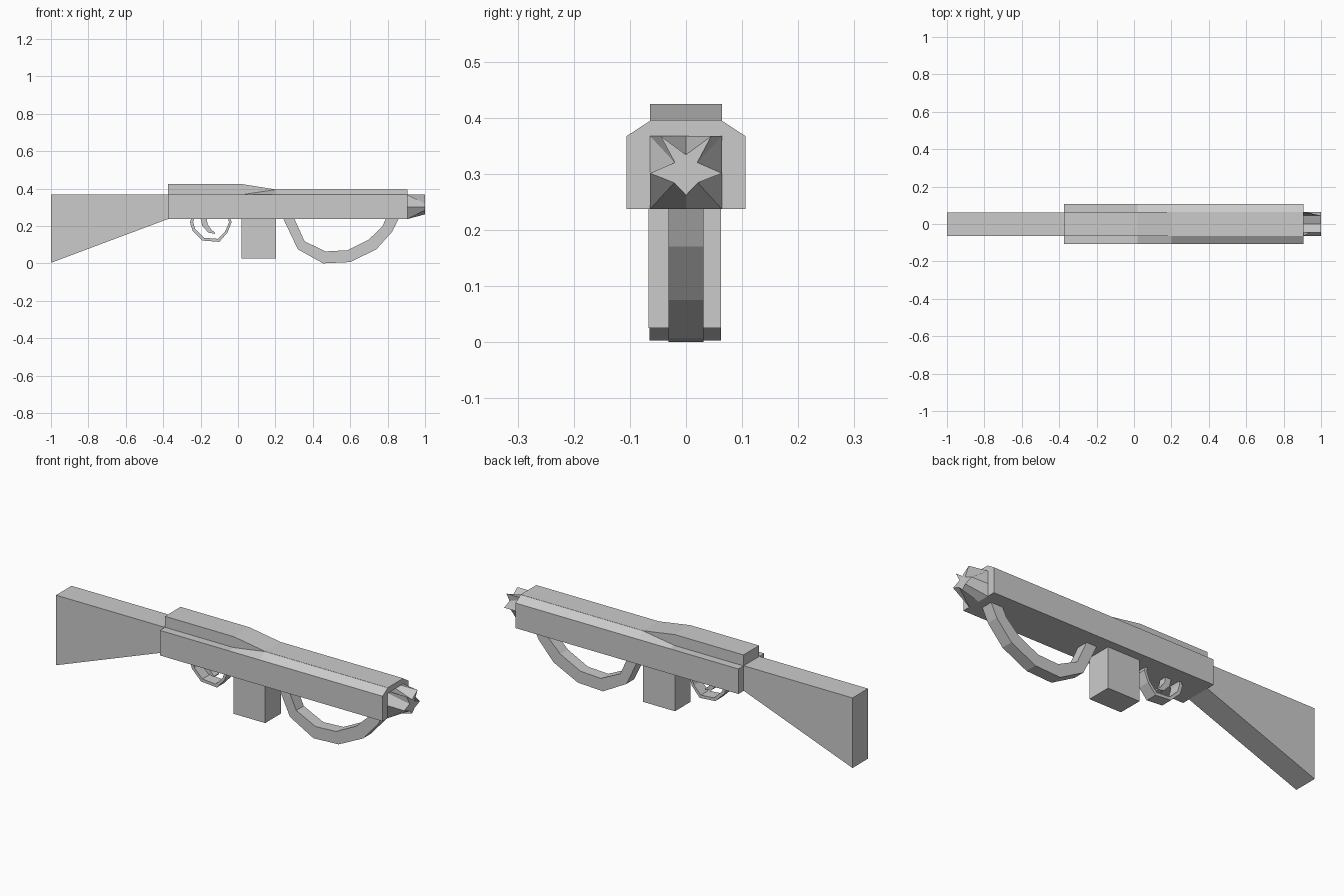
import bpy

if "Cube" in bpy.data.objects:
    bpy.data.objects.remove(bpy.data.objects["Cube"])


def make_mesh(name, verts, faces):
    mesh = bpy.data.meshes.new(name)
    mesh.from_pydata(verts, [], faces)
    mesh.validate()
    obj = bpy.data.objects.new(name, mesh)
    bpy.context.collection.objects.link(obj)
    # consistent outward normals
    import bmesh
    bm = bmesh.new()
    bm.from_mesh(mesh)
    bmesh.ops.recalc_face_normals(bm, faces=bm.faces)
    bm.to_mesh(mesh)
    bm.free()
    return obj


def loft(name, sections):
    """Skin closed rings of equal length and cap both ends."""
    n = len(sections[0])
    verts = [p for ring in sections for p in ring]
    faces = [(s * n + i, s * n + (i + 1) % n, (s + 1) * n + (i + 1) % n, (s + 1) * n + i)
             for s in range(len(sections) - 1) for i in range(n)]
    last = (len(sections) - 1) * n
    faces += [tuple(range(n)), tuple(range(last, last + n))]
    return make_mesh(name, verts, faces)


def slab(name, profile, y0, y1):
    """Extrude an x-z side profile across y."""
    return loft(name, [[(x, y, z) for x, z in profile] for y in (y0, y1)])


def strap(name, outer, inner, half):
    """Bent rectangular bar running between matching outer and inner paths."""
    return loft(name, [[(ox, -half, oz), (ox, half, oz), (ix, half, iz), (ix, -half, iz)]
                       for (ox, oz), (ix, iz) in zip(outer, inner)])


# Shoulder stock
slab("stock", [(-1, 0.003), (-0.375, 0.237), (-0.375, 0.367), (-1, 0.367)], -0.065, 0.062)


# Receiver: stepped at the rear, blending into a chamfered fore-end
def body_section(x, z_step, z_top):
    half = [(0.106, 0.237), (0.106, 0.367), (0.064, z_step), (0.064, z_top)]
    return [(x, y, z) for y, z in half] + [(x, -y, z) for y, z in reversed(half)]


loft("receiver", [body_section(-0.375, 0.367, 0.424), body_section(0.02, 0.367, 0.424),
                  body_section(0.2, 0.3945, 0.3955), body_section(0.905, 0.3945, 0.3955)])

# Muzzle: square base narrowing into a five-pointed star
base = [(0, 0.367), (0.045, 0.367), (0.064, 0.367), (0.064, 0.302), (0.064, 0.237), (0, 0.237)]
star = [(0, 0.334), (0.045, 0.367), (0.02, 0.32), (0.064, 0.301), (0.021, 0.284), (0, 0.262)]


def mirrored(x, half):
    return [(x, y, z) for y, z in half] + [(x, -y, z) for y, z in reversed(half[1:-1])]


loft("muzzle", [mirrored(0.905, base), mirrored(1.0, star)])

# Magazine
slab("magazine", [(0.02, 0.025), (0.203, 0.025), (0.203, 0.237), (0.02, 0.237)], -0.067, 0.062)

# Hooped front handle
strap("front_handle",
      [(0.243, 0.237), (0.32, 0.075), (0.455, 0.0), (0.6, 0.007), (0.74, 0.075),
       (0.825, 0.17), (0.858, 0.237)],
      [(0.302, 0.237), (0.356, 0.118), (0.468, 0.064), (0.585, 0.07), (0.70, 0.128),
       (0.77, 0.195), (0.79, 0.237)], 0.031)

# Trigger guard
strap("trigger_guard",
      [(-0.25, 0.237), (-0.257, 0.22), (-0.243, 0.175), (-0.19, 0.122), (-0.1, 0.115),
       (-0.056, 0.165), (-0.034, 0.22), (-0.04, 0.237)],
      [(-0.236, 0.237), (-0.24, 0.22), (-0.228, 0.182), (-0.183, 0.137), (-0.107, 0.131),
       (-0.068, 0.172), (-0.048, 0.22), (-0.053, 0.237)], 0.031)

# Trigger
strap("trigger",
      [(-0.2, 0.237), (-0.19, 0.198), (-0.158, 0.165), (-0.124, 0.158)],
      [(-0.167, 0.237), (-0.162, 0.208), (-0.14, 0.178), (-0.122, 0.164)], 0.02)
